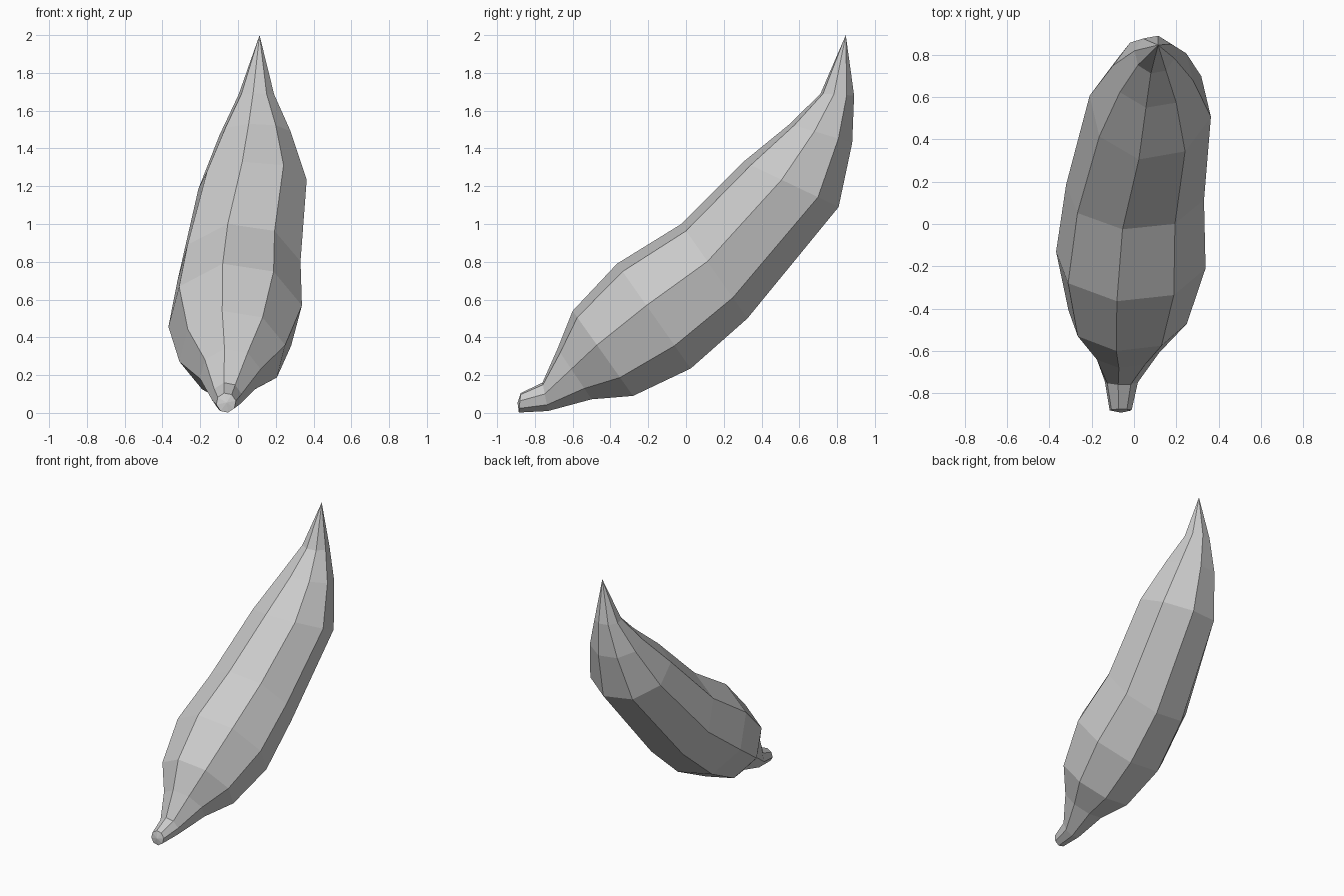
import bpy, bmesh, math
from mathutils import Vector

if "Cube" in bpy.data.objects:
    bpy.data.objects.remove(bpy.data.objects["Cube"])

SIDES = 8
ROLL = math.radians(11)

# Sections from stem to neck: centre x, half width, crest (y, z), belly (y, z)
SECTIONS = [
    (-0.063, 0.053, (-0.875, 0.105), (-0.885, 0.002)),
    (-0.060, 0.080, (-0.760, 0.160), (-0.730, 0.010)),
    (-0.040, 0.163, (-0.680, 0.340), (-0.500, 0.072)),
    (-0.030, 0.285, (-0.600, 0.540), (-0.280, 0.090)),
    (-0.015, 0.360, (-0.365, 0.790), (0.025, 0.235)),
    (0.005, 0.332, (-0.025, 1.000), (0.325, 0.500)),
    (0.077, 0.292, (0.305, 1.330), (0.808, 1.090)),
    (0.090, 0.192, (0.550, 1.530), (0.880, 1.430)),
    (0.097, 0.096, (0.712, 1.690), (0.890, 1.680)),
]
STEM_END = (-0.060, -0.892, 0.055)
TIP = (0.114, 0.846, 2.0)


def add_ring(bm, cx, half_width, crest, belly):
    top, bottom = Vector((cx, *crest)), Vector((cx, *belly))
    centre, half = (top + bottom) / 2, (top - bottom) / 2
    up = half.normalized()
    side = Vector((1, 0, 0))
    u = (up * math.cos(ROLL) - side * math.sin(ROLL)) * half.length / math.cos(ROLL)
    v = (side * math.cos(ROLL) + up * math.sin(ROLL)) * half_width
    angles = [math.tau * i / SIDES for i in range(SIDES)]
    return [bm.verts.new(centre + u * math.cos(a) + v * math.sin(a)) for a in angles]


# Pod body: octagonal sections lofted along a bent axis
bm = bmesh.new()
rings = [add_ring(bm, *s) for s in SECTIONS]
for a, b in zip(rings, rings[1:]):
    for i in range(SIDES):
        j = (i + 1) % SIDES
        bm.faces.new((a[i], a[j], b[j], b[i]))

# Stem cap and pointed tip
for ring, point in ((rings[0], STEM_END), (rings[-1], TIP)):
    pole = bm.verts.new(point)
    for i in range(SIDES):
        bm.faces.new((ring[i], ring[(i + 1) % SIDES], pole))

bmesh.ops.recalc_face_normals(bm, faces=bm.faces)
mesh = bpy.data.meshes.new("pod")
bm.to_mesh(mesh)
bm.free()
bpy.context.collection.objects.link(bpy.data.objects.new("pod", mesh))
